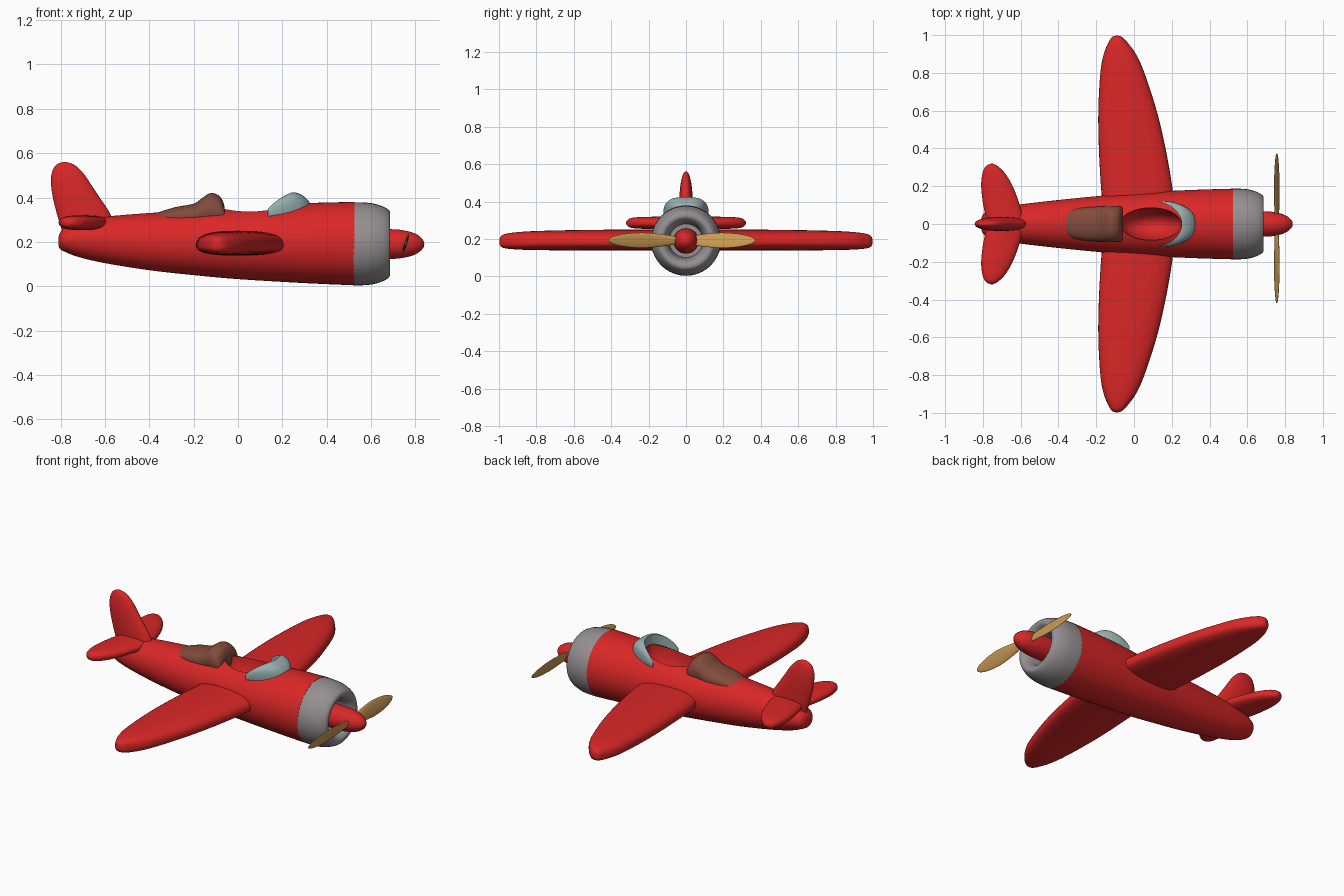
import bpy, bmesh, math
from mathutils import Matrix, Vector

if "Cube" in bpy.data.objects:
    bpy.data.objects.remove(bpy.data.objects["Cube"])


def material(name, rgb):
    m = bpy.data.materials.new(name)
    m.diffuse_color = (*rgb, 1)
    m.use_nodes = True
    m.node_tree.nodes["Principled BSDF"].inputs["Base Color"].default_value = m.diffuse_color
    return m


RED = material("red_paint", (0.70, 0.02, 0.02))
GREY = material("cowl_grey", (0.30, 0.28, 0.29))
GLASS = material("pale_glass", (0.31, 0.43, 0.43))
BROWN = material("brown_leather", (0.22, 0.07, 0.045))
WOOD = material("wood", (0.58, 0.33, 0.09))


def smooth_rows(rows, steps):
    """Catmull-Rom interpolation of section rows."""
    v = [Vector(r) for r in rows]
    v = [v[0]] + v + [v[-1]]
    out = []
    for i in range(1, len(v) - 2):
        a, b, c, d = v[i - 1:i + 3]
        for k in range(steps):
            t = k / steps
            out.append(0.5 * (2 * b + (c - a) * t + (2 * a - 5 * b + 4 * c - d) * t * t
                              + (3 * b - a - 3 * c + d) * t ** 3))
    return out + [v[-1]]


def smooth(ob, angle=40):
    bpy.ops.object.select_all(action='DESELECT')
    ob.select_set(True)
    bpy.context.view_layer.objects.active = ob
    bpy.ops.object.shade_smooth_by_angle(angle=math.radians(angle))


def loft(name, rows, mat, axis='x', p=2.0, mid=0.5, n=40, steps=4):
    """Skin superellipse sections; row = (position, a_min, a_max, b_min, b_max)."""
    place = {'x': lambda s, a, b: (s, a, b),
             'y': lambda s, a, b: (a, s, b),
             'z': lambda s, a, b: (a, b, s)}[axis]
    bm = bmesh.new()
    rings = []
    for s, a0, a1, b0, b1 in smooth_rows([[float(q) for q in r] for r in rows], steps):
        ring = []
        bc = b0 + mid * (b1 - b0)
        for k in range(n):
            c, q = math.cos(math.tau * k / n), math.sin(math.tau * k / n)
            c = math.copysign(abs(c) ** (2 / p), c)
            q = math.copysign(abs(q) ** (2 / p), q)
            a = (a0 + a1) / 2 + c * (a1 - a0) / 2
            b = bc + q * ((b1 - bc) if q > 0 else (bc - b0))
            ring.append(bm.verts.new(place(s, a, b)))
        rings.append(ring)
    for r0, r1 in zip(rings, rings[1:]):
        for k in range(n):
            j = (k + 1) % n
            bm.faces.new((r0[k], r0[j], r1[j], r1[k]))
    bm.faces.new(rings[0])
    bm.faces.new(rings[-1])
    bmesh.ops.recalc_face_normals(bm, faces=bm.faces)
    me = bpy.data.meshes.new(name)
    bm.to_mesh(me)
    bm.free()
    me.materials.append(mat)
    ob = bpy.data.objects.new(name, me)
    bpy.context.collection.objects.link(ob)
    smooth(ob)
    return ob


def turned(name, profile, mat, zc):
    """Round part about the x axis from (x, radius) points."""
    return loft(name, [(x, -r, r, zc - r, zc + r) for x, r in profile], mat)


def cut(ob, cutter):
    m = ob.modifiers.new("cut", 'BOOLEAN')
    m.operation, m.solver, m.object = 'DIFFERENCE', 'EXACT', cutter
    bpy.context.view_layer.objects.active = ob
    bpy.ops.object.modifier_apply(modifier=m.name)
    bpy.data.objects.remove(cutter)
    smooth(ob)


def mirror_y(ob):
    m = ob.modifiers.new("mirror", 'MIRROR')
    m.use_axis = (False, True, False)


# Fuselage
body = [(-0.81, 0.015, 0.185, 0.215), (-0.803, 0.045, 0.168, 0.24), (-0.78, 0.068, 0.155, 0.265),
        (-0.72, 0.085, 0.132, 0.29), (-0.6, 0.104, 0.104, 0.313), (-0.4, 0.127, 0.072, 0.33),
        (-0.2, 0.147, 0.05, 0.342), (0.0, 0.165, 0.032, 0.355), (0.3, 0.18, 0.014, 0.374),
        (0.525, 0.187, 0.004, 0.38)]
fuselage = loft("fuselage", [(x, -w, w, lo, hi) for x, w, lo, hi in body], RED, n=56)

# Cockpit opening
bpy.ops.mesh.primitive_uv_sphere_add(segments=48, ring_count=24, radius=1,
                                     location=(0.09, 0, 0.35))
well = bpy.context.object
well.scale = (0.162, 0.086, 0.16)
cut(fuselage, well)

# Engine cowl with rolled lip, and spinner
turned("engine_cowl", [(0.52, 0.187), (0.56, 0.187), (0.61, 0.182), (0.655, 0.168), (0.68, 0.152),
                       (0.686, 0.138), (0.682, 0.122), (0.66, 0.105), (0.62, 0.095),
                       (0.57, 0.09)], GREY, 0.191)
turned("spinner", [(0.56, 0.068), (0.69, 0.067), (0.74, 0.063), (0.79, 0.051), (0.82, 0.034),
                   (0.836, 0.016), (0.84, 0.002)], RED, 0.19)

# Windscreen, a dome hollowed behind
dome = [(0.135, 0.122, 0.365), (0.16, 0.121, 0.39), (0.2, 0.117, 0.412), (0.25, 0.102, 0.424),
        (0.29, 0.079, 0.41), (0.318, 0.048, 0.385), (0.33, 0.01, 0.36)]
screen = loft("windscreen", [(x, -w, w, 0.29, z) for x, w, z in dome], GLASS, p=3.2)
bpy.ops.mesh.primitive_cylinder_add(vertices=64, radius=1, depth=1, location=(0.1, 0, 0.4))
hollow = bpy.context.object
hollow.scale = (0.152, 0.119, 1)
cut(screen, hollow)

# Headrest fairing
rest = [(-0.37, 0.045, 0.328), (-0.345, 0.068, 0.338), (-0.28, 0.085, 0.357), (-0.2, 0.092, 0.372),
        (-0.165, 0.094, 0.395), (-0.125, 0.095, 0.42), (-0.085, 0.095, 0.408), (-0.065, 0.09, 0.375),
        (-0.06, 0.085, 0.35)]
loft("headrest", [(x, -w, w, 0.26, z) for x, w, z in rest], BROWN, p=2.2)

# Main wings
wing = loft("wings", [(0.1, -0.165, 0.21, 0.138, 0.25), (0.2, -0.175, 0.202, 0.138, 0.25),
                      (0.4, -0.186, 0.167, 0.138, 0.25), (0.6, -0.189, 0.12, 0.139, 0.248),
                      (0.8, -0.178, 0.055, 0.141, 0.243), (0.9, -0.16, 0.01, 0.144, 0.237),
                      (0.965, -0.133, -0.038, 0.15, 0.228), (0.99, -0.115, -0.065, 0.16, 0.215),
                      (0.998, -0.094, -0.086, 0.18, 0.195)], RED, axis='y', p=2.5, mid=0.42)
mirror_y(wing)

# Tailplane
tail = loft("tailplane", [(0.0, -0.775, -0.58, 0.253, 0.32), (0.1, -0.798, -0.605, 0.253, 0.32),
                          (0.2, -0.809, -0.642, 0.254, 0.319), (0.27, -0.802, -0.684, 0.257, 0.316),
                          (0.305, -0.785, -0.72, 0.264, 0.308), (0.32, -0.757, -0.748, 0.28, 0.292)],
            RED, axis='y', p=2.3)
mirror_y(tail)

# Tail fin
fin = [(0.24, -0.79, -0.56, 0.035), (0.32, -0.815, -0.573, 0.037), (0.4, -0.835, -0.624, 0.036),
       (0.46, -0.843, -0.664, 0.033), (0.5, -0.842, -0.69, 0.028), (0.535, -0.83, -0.722, 0.02),
       (0.552, -0.812, -0.747, 0.012), (0.56, -0.788, -0.775, 0.004)]
loft("tail_fin", [(z, a, b, -t, t) for z, a, b, t in fin], RED, axis='z', p=2.1)

# Two propeller blades, pitched in opposite senses
blade = [(0.02, 0.02, 0.009), (0.08, 0.03, 0.009), (0.15, 0.039, 0.008), (0.22, 0.043, 0.007),
         (0.3, 0.037, 0.006), (0.36, 0.024, 0.005), (0.387, 0.011, 0.004), (0.395, 0.002, 0.002)]
for i in range(2):
    b = loft(f"propeller_blade_{i + 1}", [(y, -t, t, -w, w) for y, w, t in blade], WOOD,
             axis='y', n=24)
    b.matrix_world = (Matrix.Translation((0.756, -0.022, 0.193))
                      @ Matrix.Rotation(math.pi * i, 4, 'X')
                      @ Matrix.Rotation(math.radians(-18), 4, 'Y'))
